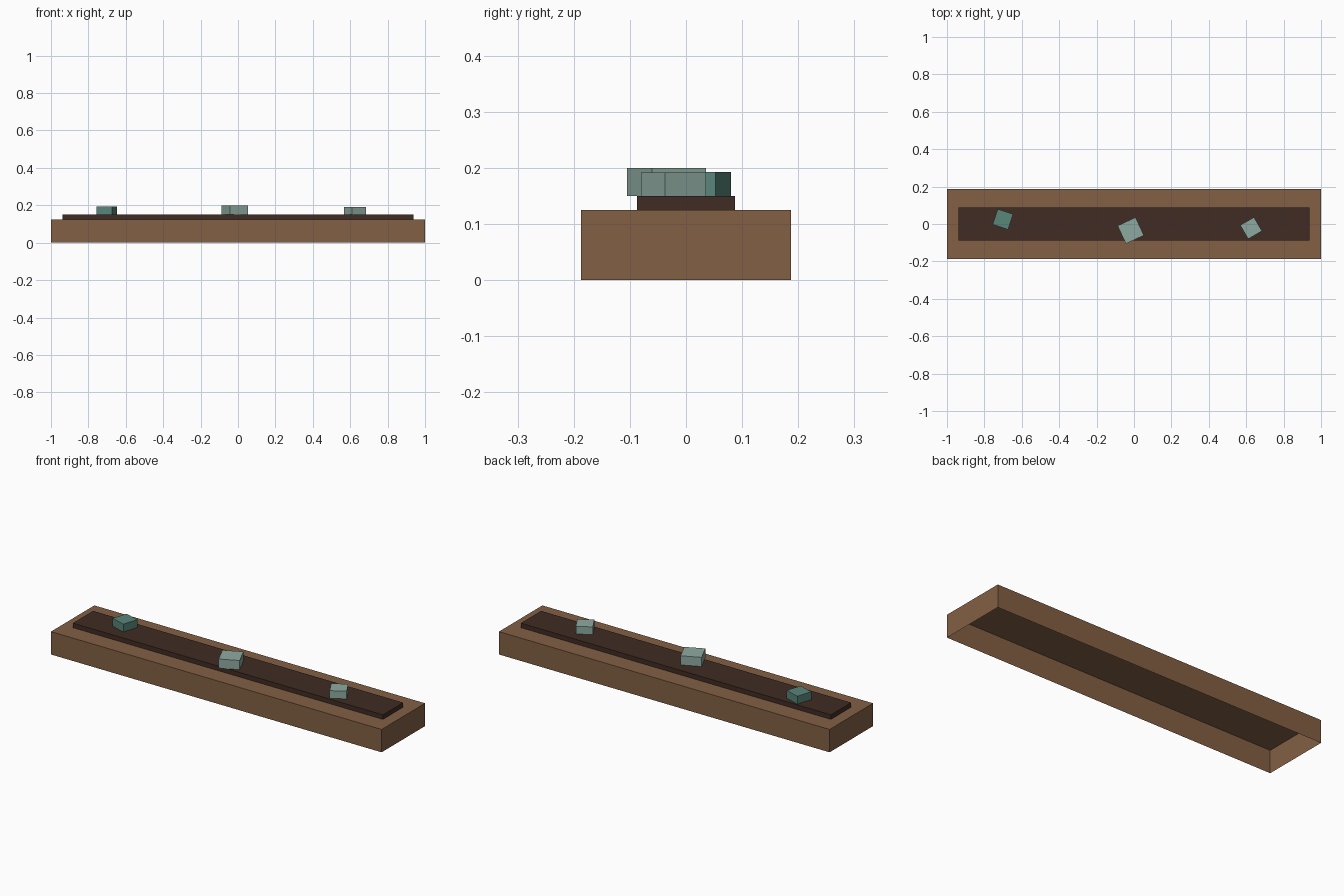
import bpy
import bmesh
from math import radians
from mathutils import Matrix

cube = bpy.data.objects.get("Cube")
if cube:
    bpy.data.objects.remove(cube, do_unlink=True)


def make_material(name, rgb):
    mat = bpy.data.materials.new(name)
    mat.use_nodes = True
    color = (*rgb, 1.0)
    mat.diffuse_color = color
    mat.node_tree.nodes["Principled BSDF"].inputs["Base Color"].default_value = color
    return mat


def open_box(name, mat, size, base, turn=0):
    """Flat-sided box without a bottom, standing on its base point."""
    bm = bmesh.new()
    bmesh.ops.create_cube(bm, size=1)
    bm.normal_update()
    bottom = [f for f in bm.faces if f.normal.z < -0.5]
    bmesh.ops.delete(bm, geom=bottom, context='FACES_ONLY')
    bmesh.ops.translate(bm, verts=bm.verts, vec=(0, 0, 0.5))
    bmesh.ops.scale(bm, verts=bm.verts, vec=size)
    bmesh.ops.transform(bm, verts=bm.verts, matrix=Matrix.Rotation(radians(turn), 4, 'Z'))
    mesh = bpy.data.meshes.new(name)
    bm.to_mesh(mesh)
    bm.free()
    mesh.materials.append(mat)
    obj = bpy.data.objects.new(name, mesh)
    obj.location = base
    bpy.context.collection.objects.link(obj)
    return obj


wood = make_material("wood brown", (0.225, 0.117, 0.058))
soil = make_material("dark soil", (0.052, 0.025, 0.017))
pale = make_material("pale sage", (0.27, 0.40, 0.35))
teal = make_material("deep teal", (0.10, 0.235, 0.195))

# Planter trough, open underneath, with a raised soil bed
open_box("trough", wood, (2, 0.375, 0.125), (0, 0, 0))
open_box("soil_bed", soil, (1.875, 0.175, 0.025), (0, 0, 0.125))

# Small turned blocks on the bed: name, material, width, height, x, y, turn
blocks = [
    ("right_block", teal, 0.087, 0.043, -0.701, 0.025, -18),
    ("middle_block", pale, 0.106, 0.05, -0.0175, -0.035, 25),
    ("left_block", pale, 0.085, 0.042, 0.626, -0.022, 30),
]
for name, mat, width, height, x, y, turn in blocks:
    open_box(name, mat, (width, width, height), (x, y, 0.15), turn)
